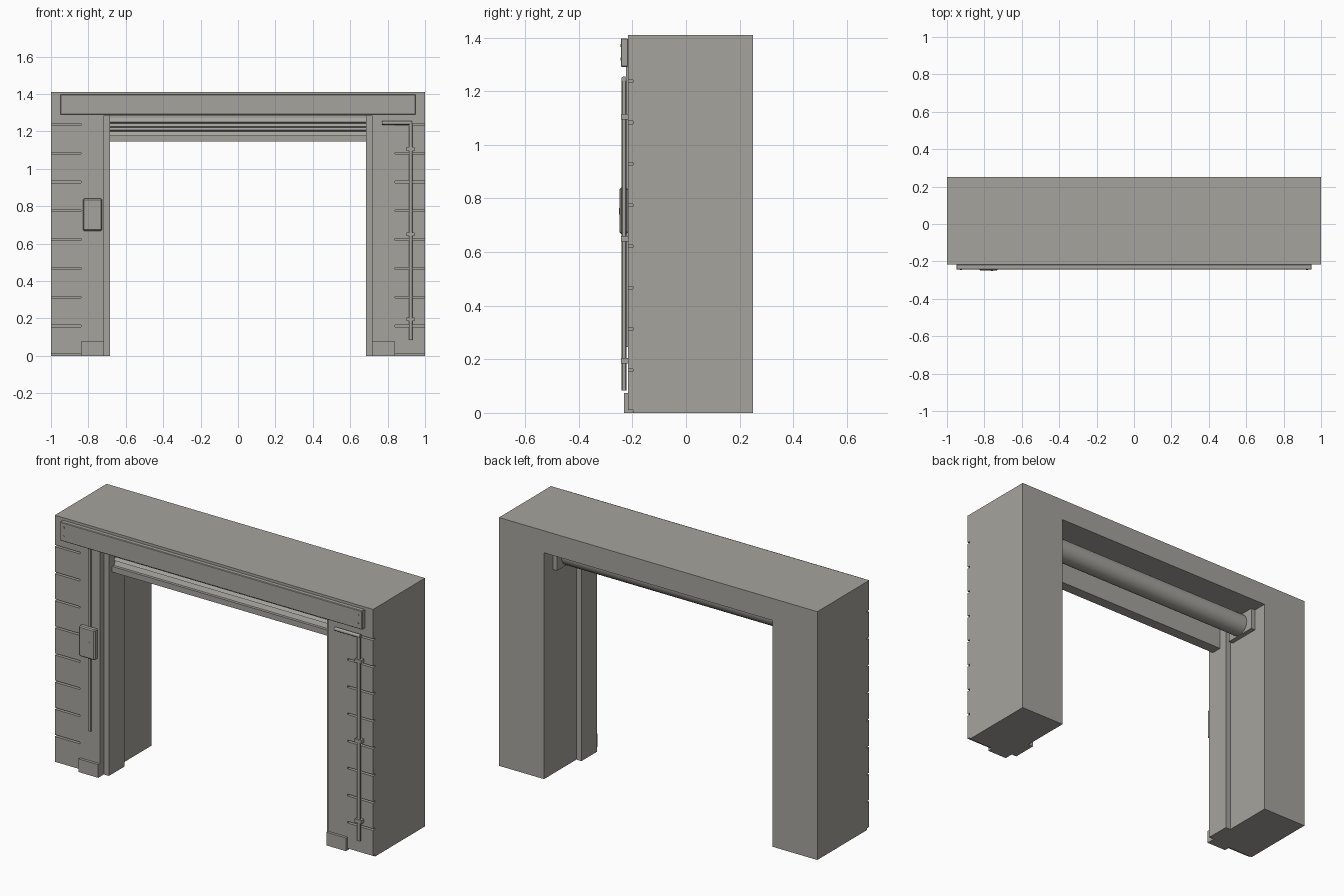
import bpy
from mathutils import Vector

cube = bpy.data.objects.get("Cube")
if cube:
    bpy.data.objects.remove(cube, do_unlink=True)

grey = bpy.data.materials.new("warm_grey")
grey.use_nodes = True
COLOUR = (0.38, 0.37, 0.34, 1)
grey.diffuse_color = COLOUR
grey.node_tree.nodes["Principled BSDF"].inputs["Base Color"].default_value = COLOUR


def mesh_object(name, verts, faces):
    mesh = bpy.data.meshes.new(name)
    mesh.from_pydata(verts, [], faces)
    mesh.materials.append(grey)
    obj = bpy.data.objects.new(name, mesh)
    bpy.context.collection.objects.link(obj)
    return obj


def prism(name, profile, axis, start, end):
    """Extrude a 2D profile along x (profile in y, z) or y (profile in x, z)."""
    n = len(profile)
    point = (lambda p, d: (d, *p)) if axis == "x" else (lambda p, d: (p[0], d, p[1]))
    verts = [point(p, d) for d in (start, end) for p in profile]
    faces = [(i, (i + 1) % n, (i + 1) % n + n, i + n) for i in range(n)]
    faces += [tuple(reversed(range(n))), tuple(range(n, 2 * n))]
    obj = mesh_object(name, verts, faces)
    import bmesh
    bm = bmesh.new()
    bm.from_mesh(obj.data)
    bmesh.ops.recalc_face_normals(bm, faces=bm.faces)
    bm.to_mesh(obj.data)
    bm.free()
    return obj


def box(name, x, y, z, bevel=0):
    profile = [(x[0], z[0]), (x[1], z[0]), (x[1], z[1]), (x[0], z[1])]
    obj = prism(name, profile, "y", *y)
    if bevel:
        mod = obj.modifiers.new("bevel", "BEVEL")
        mod.width, mod.segments = bevel, 1
    return obj


def cylinder(name, a, b, radius, sides=16):
    a, b = Vector(a), Vector(b)
    bpy.ops.mesh.primitive_cylinder_add(vertices=sides, radius=radius,
                                        depth=(b - a).length, location=(a + b) / 2)
    obj = bpy.context.object
    obj.name = name
    obj.rotation_euler = (b - a).to_track_quat("Z", "Y").to_euler()
    obj.data.materials.append(grey)
    bpy.ops.object.shade_smooth_by_angle()
    return obj


def arch(outer, inner, head, top):
    return [(-outer, 0), (-inner, 0), (-inner, head), (inner, head),
            (inner, 0), (outer, 0), (outer, top), (-outer, top)]


FRONT, CORE, BACK = -0.216, -0.198, 0.25
OPEN, HEAD, TOP, JAMB = 0.717, 1.285, 1.41, 0.84

# Wall with its doorway, and the plain facing around the opening
prism("wall_core", arch(1, OPEN, HEAD, TOP), "y", CORE, BACK)
facing = [(-JAMB, 0), (-OPEN, 0), (-OPEN, HEAD), (OPEN, HEAD), (OPEN, 0), (JAMB, 0),
          (JAMB, HEAD), (1, HEAD), (1, TOP), (-1, TOP), (-1, HEAD), (-JAMB, HEAD)]
prism("wall_facing", facing, "y", FRONT, CORE)

for side, label in ((-1, "right"), (1, "left")):
    def span(a, b):
        return sorted((side * a, side * b))

    # Stone courses separated by open joints
    pitch, joint = 0.154, 0.01
    for k in range(9):
        low = k * pitch + joint
        high = min((k + 1) * pitch, HEAD)
        box(f"{label}_stone_course_{k + 1}", span(JAMB, 1), (FRONT, CORE), (low, high))
    # Plinth, guide rail and roller bracket
    box(f"{label}_plinth", span(OPEN, JAMB), (-0.231, FRONT), (0, 0.075))
    box(f"{label}_guide_rail", span(0.685, OPEN), (-0.18, -0.04), (0, HEAD))
    box(f"{label}_roller_bracket", span(0.69, OPEN), (-0.02, 0.17), (1.16, HEAD))

# Roller shutter: stepped slats, bottom bar and barrel
slats = [(-0.09, 1.17), (-0.09, HEAD), (-0.125, HEAD), (-0.125, 1.27)]
levels = [1.27, 1.243, 1.221, 1.2, 1.17]
for high, low in zip(levels, levels[1:]):
    slats += [(-0.122, high), (-0.135, low + 0.006), (-0.122, low)]
prism("shutter_curtain", slats, "x", -0.685, 0.685)
box("shutter_bottom_bar", (-0.685, 0.685), (-0.15, -0.088), (1.146, 1.178))
cylinder("shutter_barrel", (-0.69, 0.07, 1.222), (0.69, 0.07, 1.222), 0.062, 24)

# Fascia over the opening, with fixing screws
box("fascia", (-0.95, 0.95), (-0.243, FRONT), (1.29, 1.397), 0.003)
for x in (-0.925, 0.925):
    for z in (1.32, 1.37):
        cylinder("fascia_screw", (x, -0.242, z), (x, -0.245, z), 0.005, 8)

# Control box, button and conduit
box("conduit", (-0.786, -0.77), (-0.224, FRONT), (0.245, 1.29))
box("control_box", (-0.829, -0.727), (-0.248, FRONT), (0.668, 0.84), 0.006)
box("control_button", (-0.765, -0.755), (-0.25, -0.246), (0.74, 0.765))

# Service pipe with elbow and clips
PIPE_Y = -0.231
cylinder("service_pipe", (0.923, PIPE_Y, 0.083), (0.923, PIPE_Y, 1.245), 0.01, 12)
cylinder("service_pipe_arm", (0.77, PIPE_Y, 1.245), (0.931, PIPE_Y, 1.245), 0.01, 12)
for i, z in enumerate((0.195, 0.65, 1.105)):
    box(f"pipe_clip_{i + 1}", (0.902, 0.944), (-0.243, FRONT), (z - 0.01, z + 0.01))
